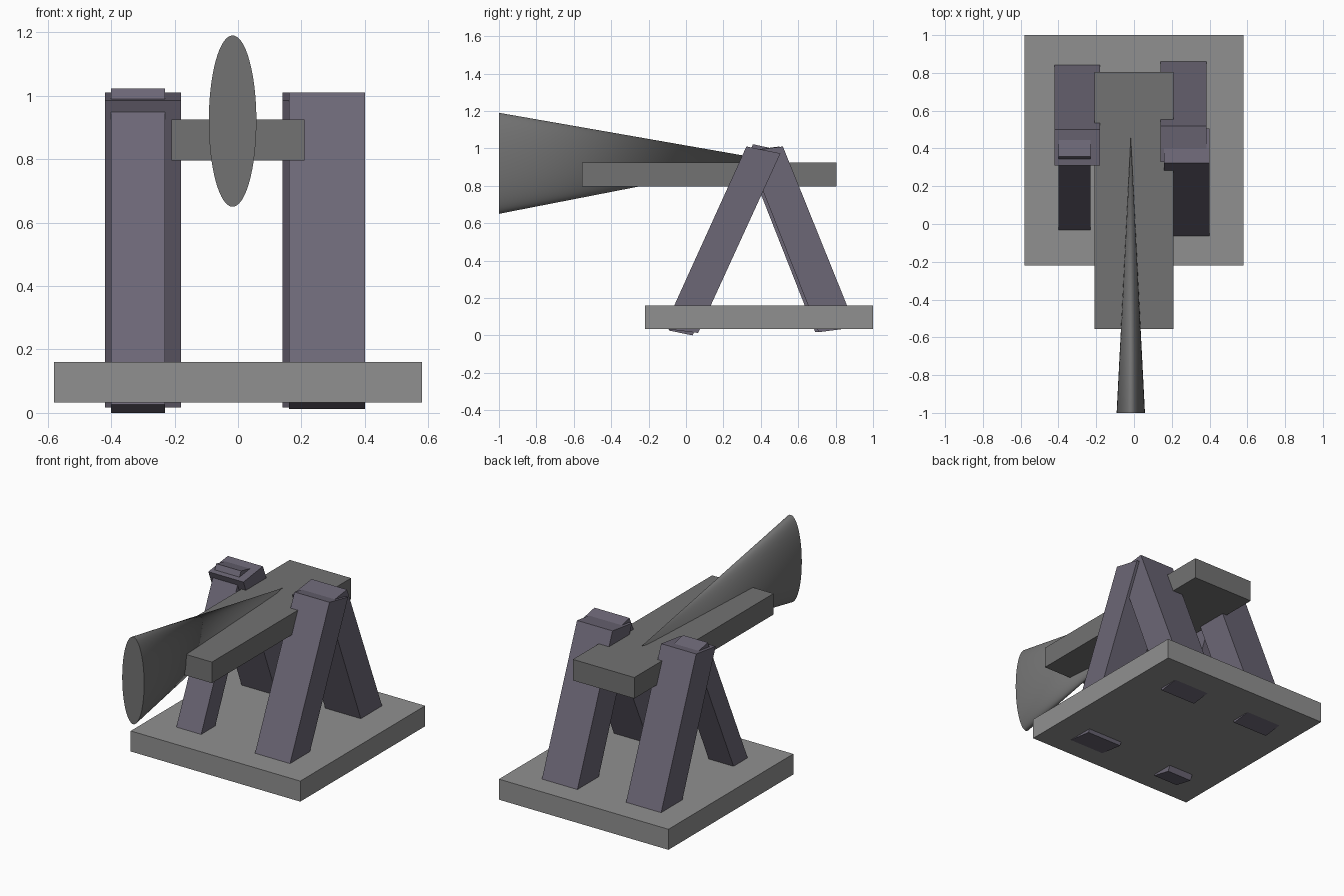
import bpy, bmesh
from math import cos, sin, tau

if "Cube" in bpy.data.objects:
    bpy.data.objects.remove(bpy.data.objects["Cube"])


def material(name, rgb):
    m = bpy.data.materials.new(name)
    m.diffuse_color = (*rgb, 1)
    m.use_nodes = True
    m.node_tree.nodes["Principled BSDF"].inputs["Base Color"].default_value = m.diffuse_color
    return m


STONE = material("light_grey", (0.28, 0.28, 0.28))
IRON = material("dark_grey", (0.17, 0.17, 0.17))
WOOD = material("grey_purple", (0.15, 0.135, 0.18))


def finish(bm, name, mat):
    bmesh.ops.recalc_face_normals(bm, faces=bm.faces)
    me = bpy.data.meshes.new(name)
    bm.to_mesh(me)
    bm.free()
    me.materials.append(mat)
    ob = bpy.data.objects.new(name, me)
    bpy.context.collection.objects.link(ob)
    return ob


def prism(name, x0, x1, profile, mat):
    """Extrude a (y, z) side profile from x0 to x1."""
    bm = bmesh.new()
    face = bm.faces.new([bm.verts.new((x0, y, z)) for y, z in profile])
    ext = bmesh.ops.extrude_face_region(bm, geom=[face])["geom"]
    verts = [g for g in ext if isinstance(g, bmesh.types.BMVert)]
    bmesh.ops.translate(bm, verts=verts, vec=(x1 - x0, 0, 0))
    return finish(bm, name, mat)


def rect(y0, y1, z0, z1):
    return [(y0, z0), (y1, z0), (y1, z1), (y0, z1)]


# Base plate and horizontal beam
prism("base_plate", -0.58, 0.58, rect(-0.22, 1.0, 0.033, 0.16), STONE)
prism("beam", -0.21, 0.21, rect(-0.555, 0.805, 0.795, 0.925), IRON)

# Slanted legs, an A-frame on each side
prism("front_leg_right", 0.16, 0.40,
      [(-0.119, 0.036), (0.065, 0.013), (0.505, 0.973), (0.323, 1.01)], WOOD)
prism("front_leg_left", -0.40, -0.23,
      [(-0.092, 0.026), (0.035, 0.0), (0.482, 0.995), (0.358, 1.022)], WOOD)
for name, x0, x1, dy in (("back_leg_right", 0.14, 0.383, 0.018),
                         ("back_leg_left", -0.42, -0.18, 0.0)):
    profile = [(0.691, 0.017), (0.89, 0.043), (0.50, 1.01), (0.31, 0.985)]
    prism(name, x0, x1, [(y + dy, z) for y, z in profile], WOOD)

# Flattened cone with its wide end at the front
bm = bmesh.new()
N = 64
ring = [bm.verts.new((-0.017 + 0.075 * cos(tau * i / N), -1.0,
                      0.92 + 0.27 * sin(tau * i / N))) for i in range(N)]
tip = bm.verts.new((-0.017, 0.46, 0.935))
bm.faces.new(ring)
for i in range(N):
    bm.faces.new((ring[i], ring[(i + 1) % N], tip))
cone = finish(bm, "flattened_cone", IRON)
bpy.context.view_layer.objects.active = cone
cone.select_set(True)
bpy.ops.object.shade_smooth_by_angle()
